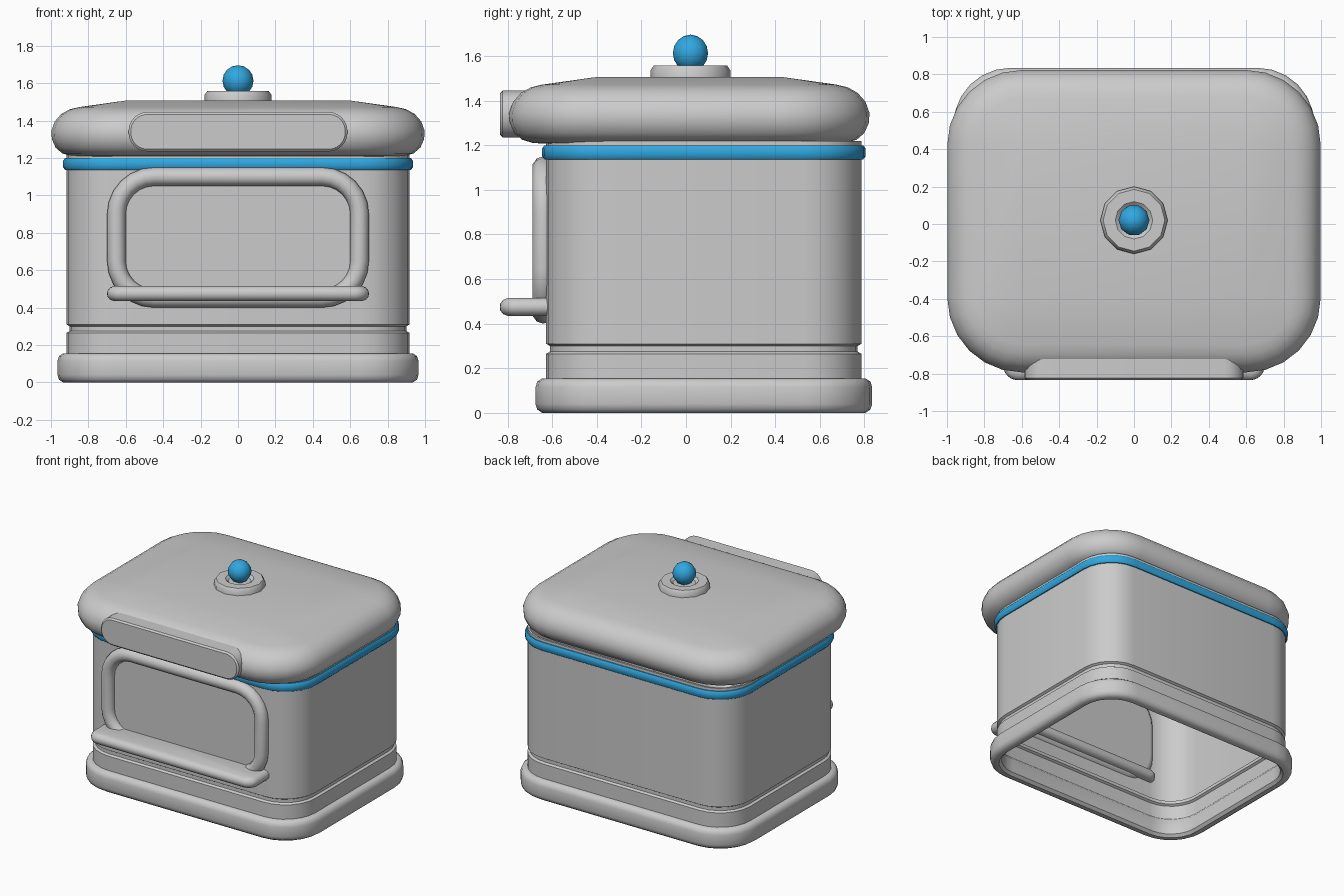
import bpy, bmesh
from math import pi, sin, cos, radians

cube = bpy.data.objects.get("Cube")
if cube:
    bpy.data.objects.remove(cube, do_unlink=True)


def material(name, rgb):
    m = bpy.data.materials.new(name)
    m.use_nodes = True
    m.diffuse_color = (*rgb, 1)
    m.node_tree.nodes["Principled BSDF"].inputs["Base Color"].default_value = (*rgb, 1)
    return m


GREY = material("light grey", (0.6, 0.6, 0.6))
BLUE = material("bright blue", (0.03, 0.39, 0.75))


def finish(name, bm, mat, angle=40):
    bmesh.ops.remove_doubles(bm, verts=bm.verts, dist=0.0005)
    bmesh.ops.recalc_face_normals(bm, faces=bm.faces)
    mesh = bpy.data.meshes.new(name)
    bm.to_mesh(mesh)
    bm.free()
    mesh.materials.append(mat)
    ob = bpy.data.objects.new(name, mesh)
    bpy.context.collection.objects.link(ob)
    bpy.ops.object.select_all(action="DESELECT")
    ob.select_set(True)
    bpy.context.view_layer.objects.active = ob
    bpy.ops.object.shade_smooth_by_angle(angle=radians(angle))
    return ob


def loft(name, mat, core, centre, profile, ring=False, upright=False, seg=6):
    """Sweep (offset, height) points round a rectangle with rounded corners.
    ring closes the profile on itself; otherwise both ends are capped.
    upright lays the rectangle in the x-z plane with height along y."""
    bm = bmesh.new()
    loops = []
    for r, h in profile:
        loop = []
        for q, (sx, sy) in enumerate(((1, 1), (-1, 1), (-1, -1), (1, -1))):
            for i in range(seg + 1):
                a = (q + i / seg) * pi / 2
                u = sx * core[0] + r * cos(a)
                v = centre + sy * core[1] + r * sin(a)
                loop.append(bm.verts.new((u, h, v) if upright else (u, v, h)))
        loops.append(loop)
    n = len(loops[0])
    pairs = list(zip(loops, loops[1:]))
    if ring:
        pairs.append((loops[-1], loops[0]))
    for a, b in pairs:
        for i in range(n):
            j = (i + 1) % n
            bm.faces.new((a[i], a[j], b[j], b[i]))
    if not ring:
        bm.faces.new(loops[0])
        bm.faces.new(loops[-1])
    return finish(name, bm, mat)


def lathe(name, mat, y, profile, sides=12):
    bm = bmesh.new()
    vs = [bm.verts.new((r, y, z)) for r, z in profile]
    es = [bm.edges.new(p) for p in zip(vs, vs[1:])]
    bmesh.ops.spin(bm, geom=vs + es, cent=(0, y, 0), axis=(0, 0, 1),
                   angle=2 * pi, steps=sides)
    return finish(name, bm, mat)


def circle(r, h, radius, sides=10):
    return [(r + radius * cos(2 * pi * i / sides), h + radius * sin(2 * pi * i / sides))
            for i in range(sides)]


# Hollow tub: base skirting, grooved wall and coloured band
TUB = (0.66, 0.45)
TUB_Y = 0.08
loft("base_skirting", GREY, TUB, TUB_Y,
     [(0.22, 0.02), (0.24, 0), (0.275, 0), (0.297, 0.015), (0.305, 0.04), (0.305, 0.115),
      (0.297, 0.14), (0.275, 0.155), (0.24, 0.155), (0.22, 0.13)], ring=True)
outer = [(0.257, 0.08), (0.257, 0.265), (0.24, 0.275), (0.24, 0.3), (0.257, 0.31), (0.257, 1.22)]
inner = [(r - 0.015, z) for r, z in reversed(outer)]
loft("body_wall", GREY, TUB, TUB_Y, outer + inner, ring=True)
loft("trim_band", BLUE, TUB, TUB_Y,
     [(0.25, 1.137), (0.265, 1.137), (0.275, 1.15), (0.275, 1.185),
      (0.265, 1.2), (0.25, 1.2)], ring=True)

# Lid: sloped top flowing into a rounded rim
loft("lid", GREY, (0.6, 0.41), 0.015,
     [(0, 1.507), (0.25, 1.472), (0.3, 1.46), (0.345, 1.435), (0.38, 1.395), (0.398, 1.345),
      (0.395, 1.3), (0.375, 1.255), (0.34, 1.225), (0.29, 1.21), (0.22, 1.207)])
loft("lid_front_plate", GREY, (0.485, 0.005), 1.34,
     [(0.1, -0.6), (0.1, -0.823), (0.088, -0.834)], upright=True)

# Knob
lathe("knob_base", GREY, 0.02,
      [(0, 1.49), (0.18, 1.49), (0.18, 1.535), (0.165, 1.557), (0.1, 1.557), (0.08, 1.54), (0, 1.54)])
lathe("knob_ball", BLUE, 0.02,
      [(0.083 * sin(pi * i / 8), 1.613 - 0.083 * cos(pi * i / 8)) for i in range(9)], 10)

# Front window with tubular frame and sill
loft("window_frame", GREY, (0.45, 0.125), 0.775, circle(0.2, -0.64, 0.05),
     ring=True, upright=True)
loft("window_panel", GREY, (0.45, 0.125), 0.775,
     [(0.2, -0.59), (0.2, -0.637)], upright=True)
loft("window_sill", GREY, (0.62, 0.065), -0.69,
     [(0.045, 0.435), (0.065, 0.443), (0.078, 0.46), (0.08, 0.475),
      (0.078, 0.49), (0.065, 0.507), (0.045, 0.515)])
